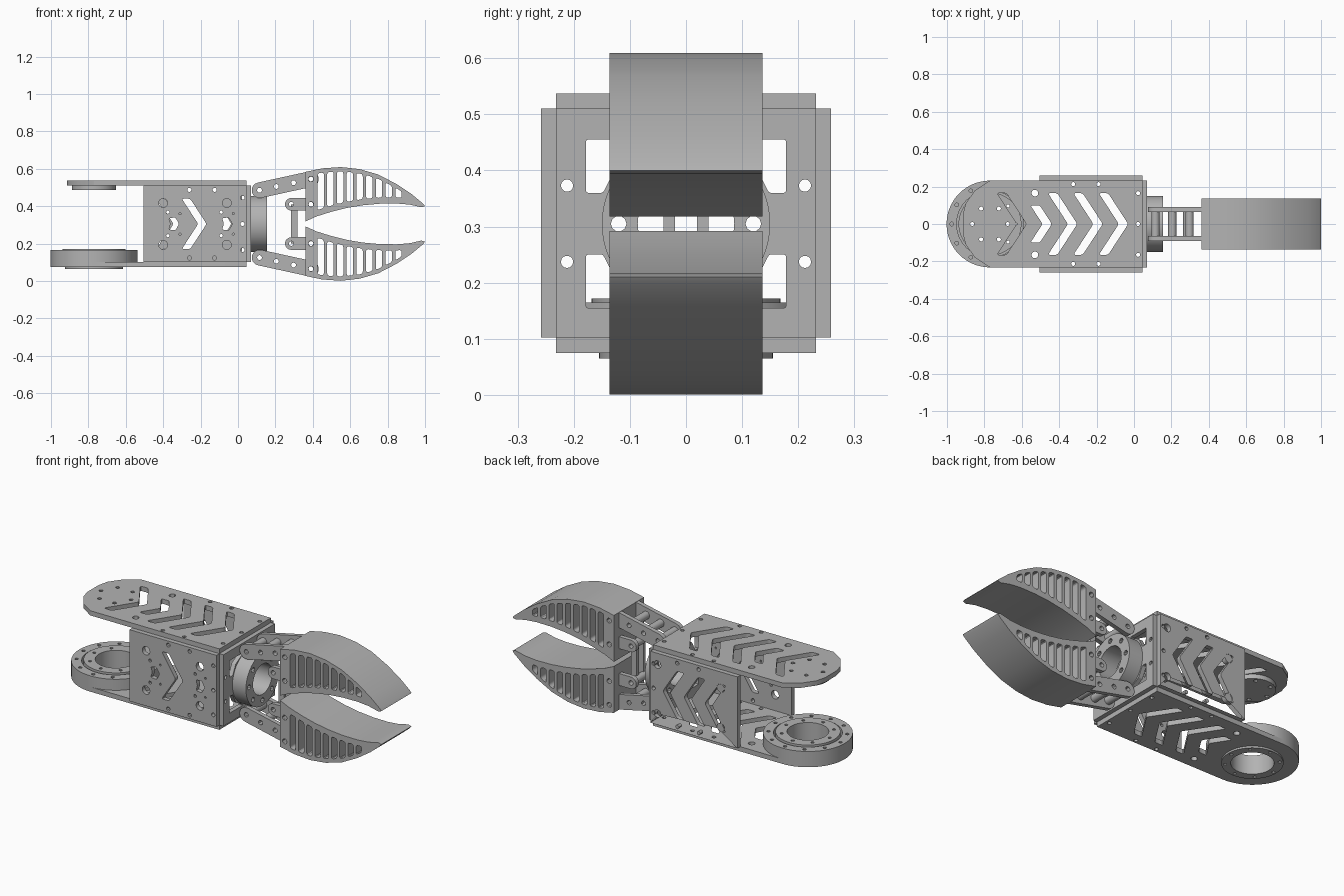
import bpy
import bmesh
from math import cos, sin, pi, atan2
from mathutils import Matrix, Vector

if "Cube" in bpy.data.objects:
    bpy.data.objects.remove(bpy.data.objects["Cube"], do_unlink=True)

grey = bpy.data.materials.new("plain grey")
grey.use_nodes = True
colour = (0.45, 0.45, 0.45, 1)
grey.diffuse_color = colour
grey.node_tree.nodes["Principled BSDF"].inputs["Base Color"].default_value = colour

# Columns say where the local u, v and thickness directions point
AXES = {
    "flat": Matrix.Identity(3),
    "side": Matrix(((1, 0, 0), (0, 0, -1), (0, 1, 0))),
    "end": Matrix(((0, 0, 1), (1, 0, 0), (0, 1, 0))),
}
MID = 0.305
parts = []


def plate(name, loops, axis, lo, hi):
    """Extrude an outline with holes between two levels."""
    curve = bpy.data.curves.new(name, "CURVE")
    curve.dimensions = "2D"
    curve.fill_mode = "BOTH"
    curve.extrude = (hi - lo) / 2
    for loop in loops:
        spline = curve.splines.new("POLY")
        spline.points.add(len(loop) - 1)
        for point, (u, v) in zip(spline.points, loop):
            point.co = (u, v, 0, 1)
        spline.use_cyclic_u = True
    source = bpy.data.objects.new(name + " source", curve)
    bpy.context.collection.objects.link(source)
    graph = bpy.context.evaluated_depsgraph_get()
    mesh = bpy.data.meshes.new_from_object(source.evaluated_get(graph))
    bpy.data.objects.remove(source, do_unlink=True)
    bm = bmesh.new()
    bm.from_mesh(mesh)
    bmesh.ops.remove_doubles(bm, verts=bm.verts, dist=0.0001)
    bmesh.ops.translate(bm, verts=bm.verts, vec=(0, 0, (lo + hi) / 2))
    bmesh.ops.transform(bm, matrix=AXES[axis].to_4x4(), verts=bm.verts)
    bmesh.ops.recalc_face_normals(bm, faces=bm.faces)
    bm.to_mesh(mesh)
    bm.free()
    mesh.materials.clear()
    mesh.materials.append(grey)
    obj = bpy.data.objects.new(name, mesh)
    bpy.context.collection.objects.link(obj)
    parts.append(obj)
    return obj


def circle(u, v, r, n=12):
    return [(u + r * cos(2 * pi * i / n), v + r * sin(2 * pi * i / n)) for i in range(n)]


def bolt_circle(u, v, radius, r, n):
    return [circle(*c, r, 10) for c in circle(u, v, radius, n)]


def rect(u0, v0, u1, v1):
    return [(u0, v0), (u1, v0), (u1, v1), (u0, v1)]


def rounded(points, r):
    """Soften each corner of a polygon."""
    out = []
    for i, p in enumerate(points):
        p = Vector(p)
        a = p + (Vector(points[i - 1]) - p).normalized() * r
        b = p + (Vector(points[(i + 1) % len(points)]) - p).normalized() * r
        for t in (0, 0.33, 0.67, 1):
            out.append(tuple(a * (1 - t) ** 2 + p * 2 * t * (1 - t) + b * t * t))
    return out


def capsule(a, b, r, n=8):
    turn = atan2(b[1] - a[1], b[0] - a[0])
    out = []
    for centre, start in ((b, turn - pi / 2), (a, turn + pi / 2)):
        for i in range(n + 1):
            t = start + pi * i / n
            out.append((centre[0] + r * cos(t), centre[1] + r * sin(t)))
    return out


def chevron(tip, v, h, w):
    tail = tip - 0.65 * h
    return rounded([(tip, v), (tail, v + h), (tail - w, v + h), (tip - w, v),
                    (tail - w, v - h), (tail, v - h)], 0.012)


def mirrored(loop):
    return [(u, 2 * MID - v) for u, v in loop]


# Long top and bottom plates with chevron windows
RING_X = -0.77
windows = [chevron(-0.575 + 0.136 * i, 0, 0.1 if i == 1 else 0.165, 0.05) for i in range(5)]
for s in (-1, 1):
    windows.append(circle(-0.53, s * 0.165, 0.018))
    windows += [circle(u, s * 0.213, 0.011) for u in (-0.325, -0.19)]
    windows.append(circle(0.022, s * 0.165, 0.011))
windows.append(circle(0.022, 0, 0.011))

top_outline = [(0.045, -0.232), (0.045, 0.232), (RING_X, 0.232), (-0.85, 0.18), (-0.9, 0.11),
               (-0.915, 0.05), (-0.915, -0.05), (-0.9, -0.11), (-0.85, -0.18), (RING_X, -0.232)]
top_holes = bolt_circle(RING_X, 0, 0.095, 0.011, 6)
plate("top_plate", [top_outline] + windows + top_holes, "flat", 0.51, 0.537)
plate("top_flange", [circle(RING_X, 0, 0.118, 48)] + top_holes, "flat", 0.485, 0.51)

arc = [(RING_X + 0.232 * cos(t), 0.232 * sin(t))
       for t in (pi / 2 + pi * i / 32 for i in range(33))]
plate("bottom_plate", [[(0.045, -0.232), (0.045, 0.232)] + arc, circle(RING_X, 0, 0.155, 48)]
      + windows[1:], "flat", 0.075, 0.102)

# Turntable bearing on the bottom plate
plate("bearing_outer_ring", [circle(RING_X, 0, 0.232, 64), circle(RING_X, 0, 0.178, 64)]
      + bolt_circle(RING_X, 0, 0.205, 0.01, 12), "flat", 0.102, 0.165)
for name, r, lo, hi in (("bearing_inner_ring", 0.168, 0.102, 0.172),
                        ("bearing_lower_flange", 0.155, 0.065, 0.102)):
    plate(name, [circle(RING_X, 0, r, 64), circle(RING_X, 0, 0.108, 48)]
          + bolt_circle(RING_X, 0, 0.137, 0.009, 8), "flat", lo, hi)

# Side plates of the box
edge_holes = [circle(0.024, MID + dv, 0.011) for dv in (-0.14, 0, 0.14)]
for s in (-1, 1):
    edge_holes += [circle(u, MID + s * 0.182, 0.011) for u in (-0.26, -0.125)]
mounts = []
for u in (-0.4, -0.06):
    mounts += [circle(u, MID + s * 0.112, 0.024, 16) for s in (-1, 1)]
small = []
for u in (-0.345, -0.06):
    small.append(rounded([(u + 0.03, MID), (u + 0.01, MID + 0.035), (u - 0.025, MID + 0.03),
                          (u - 0.015, MID), (u - 0.025, MID - 0.03), (u + 0.01, MID - 0.035)], 0.008))
    small += [circle(u - 0.03, MID + s * 0.063, 0.009, 8) for s in (-1, 1)]
    small += [circle(u + 0.035, MID + s * 0.055, 0.006, 8) for s in (-1, 1)]
side_outline = rect(-0.505, 0.102, 0.045, 0.51)
plate("right_side_plate", [side_outline, chevron(-0.168, MID, 0.135, 0.045)]
      + edge_holes + mounts + small, "side", 0.232, 0.258)
plate("left_side_plate", [side_outline] + edge_holes + mounts[:2]
      + [circle(0, MID + s * 0.14, 0.022, 16) for s in (-1, 1)]
      + [chevron(u, MID, 0.135, 0.045) for u in (-0.035, -0.168, -0.3)], "side", -0.258, -0.232)

# End plate with four corner windows around the hub
end_loops = [rect(-0.232, 0.102, 0.232, 0.51), circle(0, MID, 0.086, 40)]
end_loops += bolt_circle(0, MID, 0.12, 0.014, 8)
corner = [(0.178, 0.15), (0.178, 0.055), (0.148, 0.055), (0.12, 0.11), (0.06, 0.143), (0.06, 0.15)]
for su in (-1, 1):
    for sv in (-1, 1):
        end_loops.append(rounded([(su * u, MID + sv * v) for u, v in corner], 0.004))
        end_loops.append(circle(su * 0.212, MID + sv * 0.068, 0.011))
plate("end_plate", end_loops, "end", 0.045, 0.07)
plate("wrist_hub", [circle(0, MID, 0.15, 64), circle(0, MID, 0.086, 40)]
      + bolt_circle(0, MID, 0.12, 0.014, 8), "end", 0.07, 0.155)

# Jaw profile: outer arc and gripping edge
outer = [(0.36, 0.583), (0.45, 0.602), (0.55, 0.609), (0.65, 0.598), (0.75, 0.569),
         (0.85, 0.517), (0.93, 0.463), (0.99, 0.413)]
inner = [(0.36, 0.318), (0.42, 0.345), (0.5, 0.37), (0.58, 0.39), (0.67, 0.405),
         (0.76, 0.413), (0.85, 0.414), (0.92, 0.408), (0.98, 0.394), (1, 0.4)]


def height(line, u):
    for (u0, v0), (u1, v1) in zip(line, line[1:]):
        if u <= u1:
            return v0 + (v1 - v0) * (u - u0) / (u1 - u0)
    return line[-1][1]


slots = []
for i in range(10):
    u0 = 0.425 + 0.052 * i
    u1 = u0 + 0.034
    slot = [(u0, height(inner, u0) + 0.033), (u1, height(inner, u1) + 0.033),
            (u1, height(outer, u1) - 0.022), (u0, height(outer, u0) - 0.022)]
    if slot[2][1] - slot[1][1] > 0.01:
        slots.append(rounded(slot, min(0.012, 0.45 * (slot[2][1] - slot[1][1]))))

# Jaws with their long and short links, built above and mirrored below
base, pin, low_pin, low_base = (0.115, 0.485), (0.39, 0.545), (0.39, 0.41), (0.285, 0.41)
stations = [base, (0.205, 0.505), (0.297, 0.525), pin]
pins = [circle(*p, 0.014) for p in (pin, low_pin)]
for tag, flip in (("upper", lambda loop: loop), ("lower", mirrored)):
    jaw = [inner + outer[::-1]] + pins + slots
    plate(tag + "_jaw", [flip(l) for l in jaw], "side", -0.136, 0.136)
    long_link = [capsule(base, pin, 0.042)] + [circle(*p, 0.013) for p in stations]
    short_link = [capsule(low_base, low_pin, 0.034)] + [circle(*p, 0.013) for p in (low_base, low_pin)]
    for side, lo, hi in (("right", 0.065, 0.09), ("left", -0.09, -0.065)):
        plate(f"{tag}_{side}_long_link", [flip(l) for l in long_link], "side", lo, hi)
        plate(f"{tag}_{side}_short_link", [flip(l) for l in short_link], "side", lo, hi)
    for i, p in enumerate(stations[:3] + [low_base]):
        tube = [circle(*p, 0.022, 20), circle(*p, 0.013)]
        plate(f"{tag}_spacer_{i}", [flip(l) for l in tube], "side", -0.065, 0.065)

# Upright struts joining the short links
for side, lo, hi in (("right", 0.02, 0.04), ("left", -0.04, -0.02)):
    plate(side + "_strut", [rect(0.283, 0.2, 0.318, 0.41)], "side", lo, hi)

# Smooth the round walls, keep plate edges crisp
bpy.ops.object.select_all(action="DESELECT")
for obj in parts:
    obj.select_set(True)
bpy.context.view_layer.objects.active = parts[0]
bpy.ops.object.shade_smooth_by_angle(angle=pi / 6)
